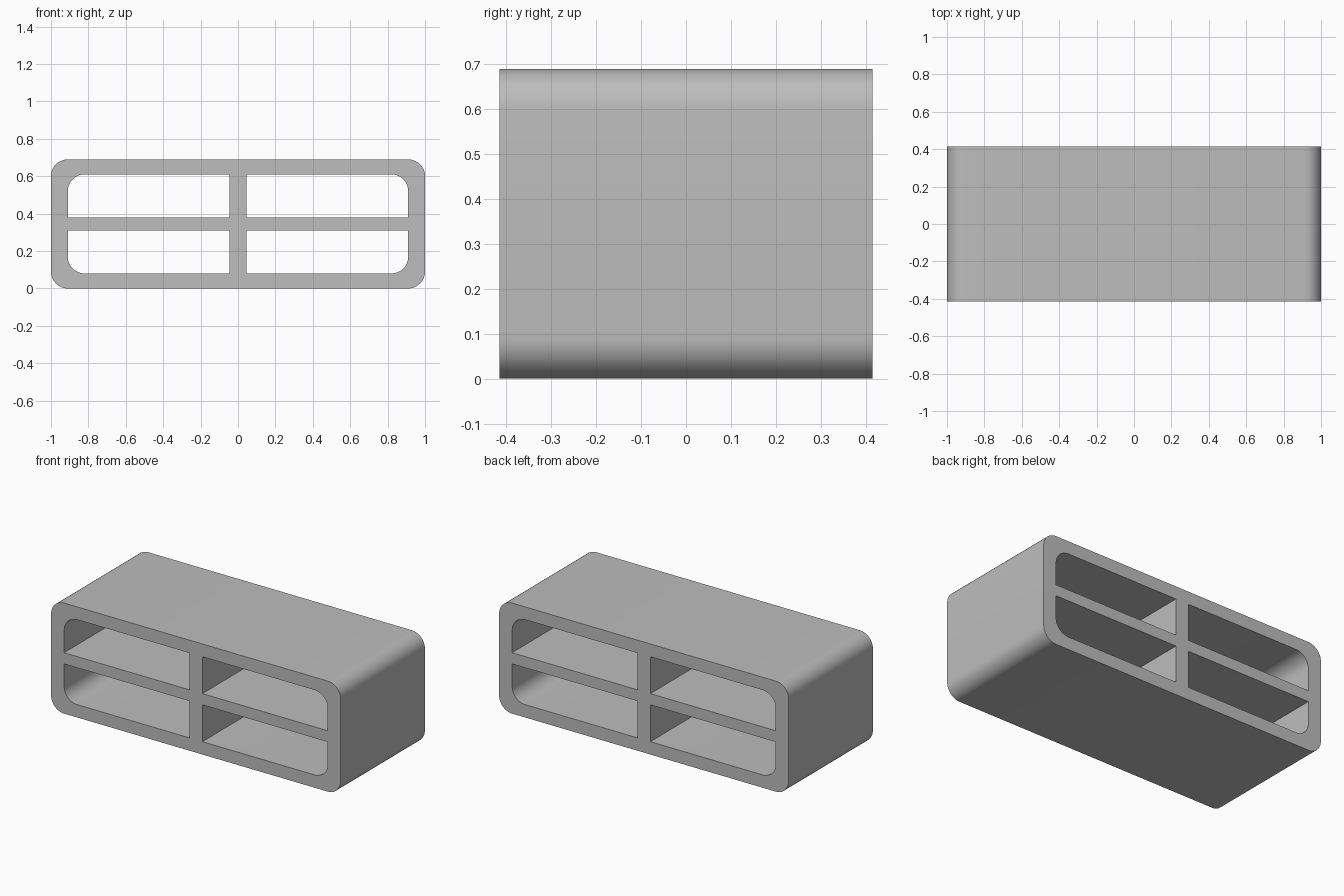
import bpy
from math import pi, sin, cos, radians

cube = bpy.data.objects.get("Cube")
if cube:
    bpy.data.objects.remove(cube, do_unlink=True)

WIDTH, DEPTH, HEIGHT = 2.0, 0.83, 0.69
WALL_X, WALL_Z = 0.09, 0.08       # thickness of the sides and of the top and bottom
POST, SHELF = 0.09, 0.07          # thickness of the dividers
RADIUS = 0.09

# Single grey material
grey = bpy.data.materials.new("plain grey")
grey.use_nodes = True
colour = (0.51, 0.51, 0.51, 1)
grey.diffuse_color = colour
grey.node_tree.nodes["Principled BSDF"].inputs["Base Color"].default_value = colour


def rounded_rect(x0, x1, z0, z1, radii, steps=10):
    """Outline with a radius per corner: top right, top left, bottom left, bottom right."""
    corners = [(x1, z1, 1, 1), (x0, z1, -1, 1), (x0, z0, -1, -1), (x1, z0, 1, -1)]
    points = []
    for i, ((x, z, sx, sz), r) in enumerate(zip(corners, radii)):
        if r == 0:
            points.append((x, z))
            continue
        for k in range(steps + 1):
            a = (i + k / steps) * pi / 2
            points.append((x - sx * r + r * cos(a), z - sz * r + r * sin(a)))
    return points


# Outer shell outline and the four open compartments
outlines = [rounded_rect(-WIDTH / 2, WIDTH / 2, 0, HEIGHT, [RADIUS] * 4)]
for index, (sx, sz) in enumerate([(1, 1), (-1, 1), (-1, -1), (1, -1)]):
    xs = sorted([sx * POST / 2, sx * (WIDTH / 2 - WALL_X)])
    zs = sorted([HEIGHT / 2 + sz * SHELF / 2, HEIGHT / 2 + sz * (HEIGHT / 2 - WALL_Z)])
    radii = [RADIUS if i == index else 0 for i in range(4)]
    outlines.append(rounded_rect(*xs, *zs, radii))

# Filled profile, extruded through the depth
curve = bpy.data.curves.new("shelf_unit", "CURVE")
curve.dimensions = "2D"
curve.fill_mode = "BOTH"
curve.extrude = DEPTH / 2
for outline in outlines:
    spline = curve.splines.new("POLY")
    spline.points.add(len(outline) - 1)
    for point, (x, z) in zip(spline.points, outline):
        point.co = (x, z, 0, 1)
    spline.use_cyclic_u = True
curve.materials.append(grey)

shelf = bpy.data.objects.new("shelf_unit", curve)
bpy.context.collection.objects.link(shelf)
shelf.rotation_euler.x = pi / 2
bpy.ops.object.select_all(action="DESELECT")
shelf.select_set(True)
bpy.context.view_layer.objects.active = shelf
bpy.ops.object.convert(target="MESH")
bpy.ops.object.transform_apply(rotation=True)

# Weld the caps to the walls and make the normals face outward
bpy.ops.object.mode_set(mode="EDIT")
bpy.ops.mesh.select_all(action="SELECT")
bpy.ops.mesh.remove_doubles(threshold=0.0005)
bpy.ops.mesh.normals_make_consistent(inside=False)
bpy.ops.object.mode_set(mode="OBJECT")
bpy.ops.object.shade_smooth_by_angle(angle=radians(30))
